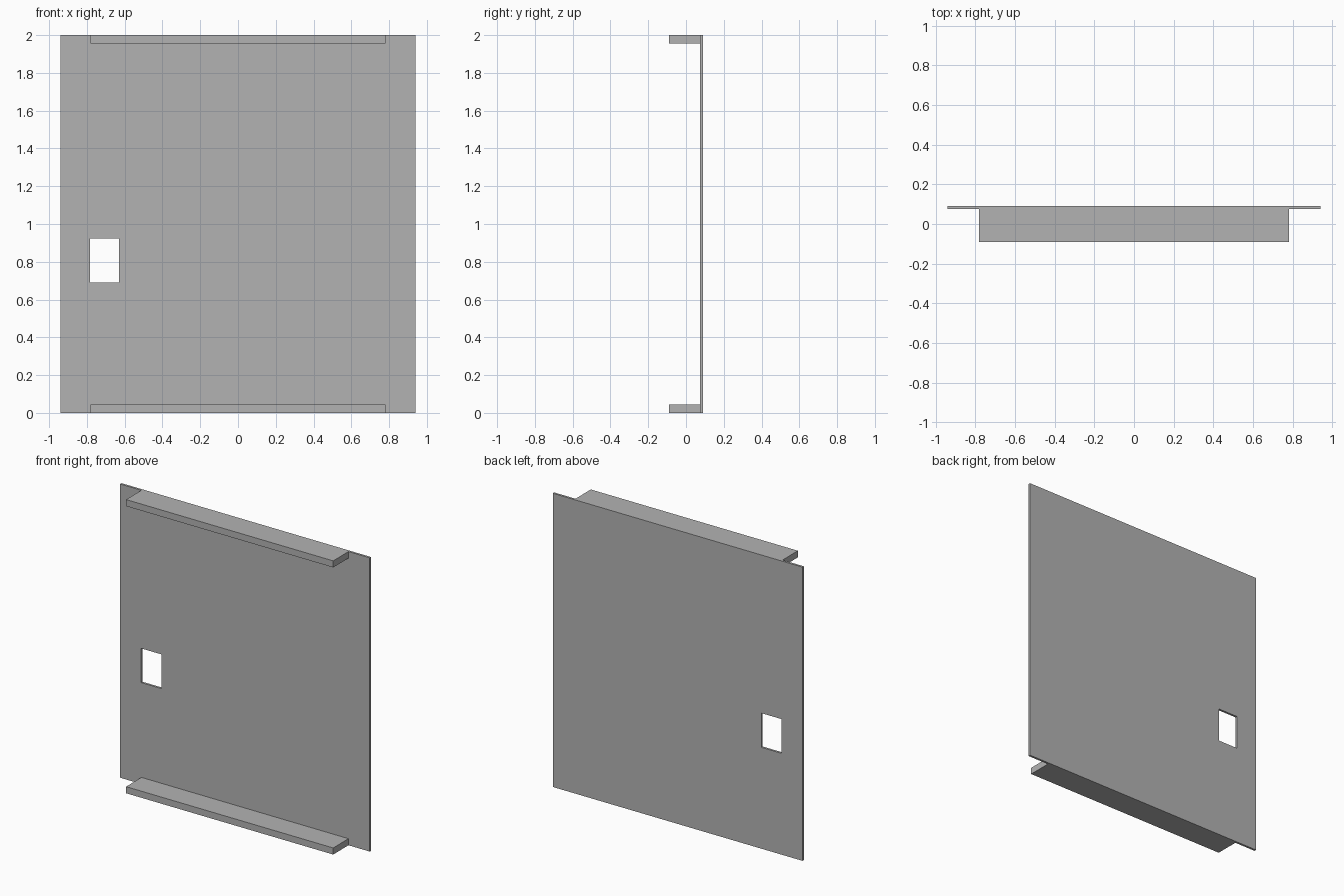
import bpy
import bmesh
from mathutils import Vector

default = bpy.data.objects.get("Cube")
if default:
    bpy.data.objects.remove(default, do_unlink=True)

# Single flat grey
grey = bpy.data.materials.new("plain_grey")
grey.use_nodes = True
colour = (0.45, 0.45, 0.45, 1)
grey.diffuse_color = colour
grey.node_tree.nodes["Principled BSDF"].inputs["Base Color"].default_value = colour

WIDTH, HEIGHT = 0.94, 2.0           # panel half width, height
FRONT, FACE, BACK = -0.09, 0.075, 0.09
FLANGE_W, FLANGE_H = 0.78, 0.045


def add_object(name, bm):
    bmesh.ops.recalc_face_normals(bm, faces=bm.faces)
    mesh = bpy.data.meshes.new(name)
    bm.to_mesh(mesh)
    bm.free()
    mesh.materials.append(grey)
    obj = bpy.data.objects.new(name, mesh)
    bpy.context.collection.objects.link(obj)
    return obj


def box(name, low, high):
    low, high = Vector(low), Vector(high)
    bm = bmesh.new()
    bmesh.ops.create_cube(bm, size=1)
    bmesh.ops.scale(bm, vec=high - low, verts=bm.verts)
    bmesh.ops.translate(bm, vec=(low + high) / 2, verts=bm.verts)
    return add_object(name, bm)


# Thin panel with a rectangular opening: a 3 x 3 sheet without its middle, extruded
xs = (-WIDTH, -0.783, -0.63, WIDTH)
zs = (0, 0.69, 0.923, HEIGHT)
bm = bmesh.new()
grid = [[bm.verts.new((x, FACE, z)) for z in zs] for x in xs]
for i in range(3):
    for j in range(3):
        if (i, j) != (1, 1):
            bm.faces.new((grid[i][j], grid[i + 1][j],
                          grid[i + 1][j + 1], grid[i][j + 1]))
result = bmesh.ops.extrude_face_region(bm, geom=bm.faces[:], use_keep_orig=True)
moved = [v for v in result["geom"] if isinstance(v, bmesh.types.BMVert)]
bmesh.ops.translate(bm, vec=(0, BACK - FACE, 0), verts=moved)
add_object("panel", bm)

# Flanges along the bottom and top edges
for name, z in (("bottom_flange", 0), ("top_flange", HEIGHT - FLANGE_H)):
    box(name, (-FLANGE_W, FRONT, z), (FLANGE_W, FACE, z + FLANGE_H))
